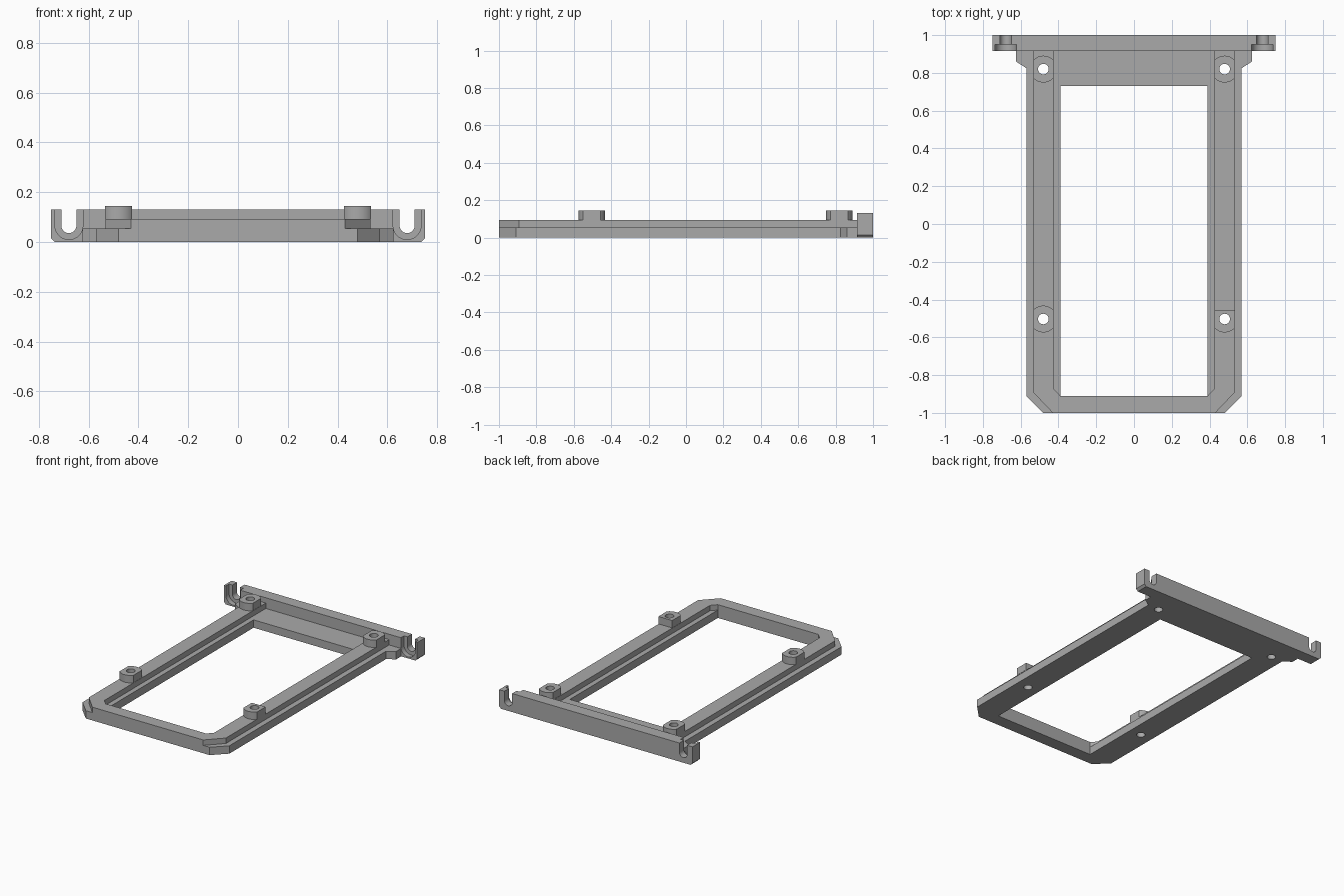
import bpy, bmesh, math
from mathutils import Vector

if "Cube" in bpy.data.objects:
    bpy.data.objects.remove(bpy.data.objects["Cube"])

gray = bpy.data.materials.new("plain_gray")
gray.diffuse_color = (0.40, 0.40, 0.40, 1)
gray.use_nodes = True
gray.node_tree.nodes["Principled BSDF"].inputs["Base Color"].default_value = gray.diffuse_color


def prism(name, pts, lo, hi, axis="z"):
    """Extrude a 2D outline along z (x,y outline) or along y (x,z outline)."""
    bm = bmesh.new()
    place = (lambda a, b, h: (a, b, h)) if axis == "z" else (lambda a, b, h: (a, h, b))
    face = bm.faces.new([bm.verts.new(place(a, b, lo)) for a, b in pts])
    new = bmesh.ops.extrude_face_region(bm, geom=[face])["geom"]
    step = Vector(place(0, 0, hi - lo))
    bmesh.ops.translate(bm, vec=step, verts=[v for v in new if isinstance(v, bmesh.types.BMVert)])
    bmesh.ops.recalc_face_normals(bm, faces=bm.faces)
    mesh = bpy.data.meshes.new(name)
    bm.to_mesh(mesh)
    bm.free()
    mesh.materials.append(gray)
    ob = bpy.data.objects.new(name, mesh)
    bpy.context.collection.objects.link(ob)
    return ob


def cut(ob, cutters):
    """Subtract cutters, bake the result."""
    for c in cutters:
        c.hide_render = True
        m = ob.modifiers.new("cut", "BOOLEAN")
        m.operation, m.solver, m.object = "DIFFERENCE", "EXACT", c
    deps = bpy.context.evaluated_depsgraph_get()
    mesh = bpy.data.meshes.new_from_object(ob.evaluated_get(deps))
    ob.modifiers.clear()
    ob.data = mesh


def mirrored(half):
    return half + [(-x, y) for x, y in reversed(half)]


def arc(cx, cy, r, a0, a1, n):
    return [(cx + r * math.cos(math.radians(a0 + (a1 - a0) * i / n)),
             cy + r * math.sin(math.radians(a0 + (a1 - a0) * i / n))) for i in range(n + 1)]


def smooth(ob):
    bpy.ops.object.select_all(action="DESELECT")
    ob.select_set(True)
    bpy.context.view_layer.objects.active = ob
    bpy.ops.object.shade_smooth_by_angle(angle=math.radians(25))


STEP, RIM, BOSS, BACK = 0.055, 0.093, 0.145, 0.13
BX = 0.48
spots = [(s * BX, y) for s in (-1, 1) for y in (-0.503, 0.82)]

# Screw hole cutters
holes = [prism("hole_cutter", arc(x, y, 0.028, 0, 360, 32)[:-1], -0.1, 0.3) for x, y in spots]

# Lower frame with chamfered front corners and flared rear
base = prism("base_frame", mirrored([(0.48, -1), (0.57, -0.91), (0.57, 0.825), (0.625, 0.86),
                                     (0.625, 0.915)]), 0, STEP)
window = prism("window_cutter", mirrored([(0.39, -0.91), (0.39, 0.73)]), -0.1, 0.3)
cut(base, [window] + holes)

# Raised U-shaped rim on top of the frame
rim = prism("raised_rim", mirrored([(0.39, -0.91), (0.425, -0.873), (0.425, 0.915), (0.532, 0.915),
                                    (0.532, -0.893), (0.43, -1)][::-1]), STEP, RIM)
cut(rim, holes)

# Screw bosses: round pads with flat sides flush with the rails
half = math.degrees(math.acos(0.0535 / 0.071))
for i, (x, y) in enumerate(spots):
    pts = arc(x, y, 0.071, half, 180 - half, 14) + arc(x, y, 0.071, 180 + half, 360 - half, 14)
    if x > 0 and y < 0:  # one pad has a flat rear edge
        pts = [(px, min(py, y + 0.0468)) for px, py in pts if py < y + 0.05]
        pts = [(x + 0.0535, y + 0.0467), (x - 0.0535, y + 0.0467)] + [p for p in pts if p[1] < y]
    boss = prism(f"screw_boss_{i + 1}", pts, RIM, BOSS)
    cut(boss, [holes[i]])
    smooth(boss)

# Rear bar with open-topped U slots in both ears
bar = prism("rear_bar", mirrored([(0.735, 0), (0.75, 0.015), (0.75, BACK)]), 0.915, 1, "y")
slots = []
for s in (-1, 1):
    for r, y0, y1 in ((0.03, 0.85, 1.1), (0.056, 0.85, 0.95)):
        cx = s * 0.679
        u = arc(cx, 0.066, r, 180, 360, 20) + [(cx + r, 0.3), (cx - r, 0.3)]
        slots.append(prism("slot_cutter", u, y0, y1, "y"))
cut(bar, slots)

for ob in (base, rim, bar):
    smooth(ob)
for c in holes + slots + [window]:
    bpy.data.objects.remove(c)
